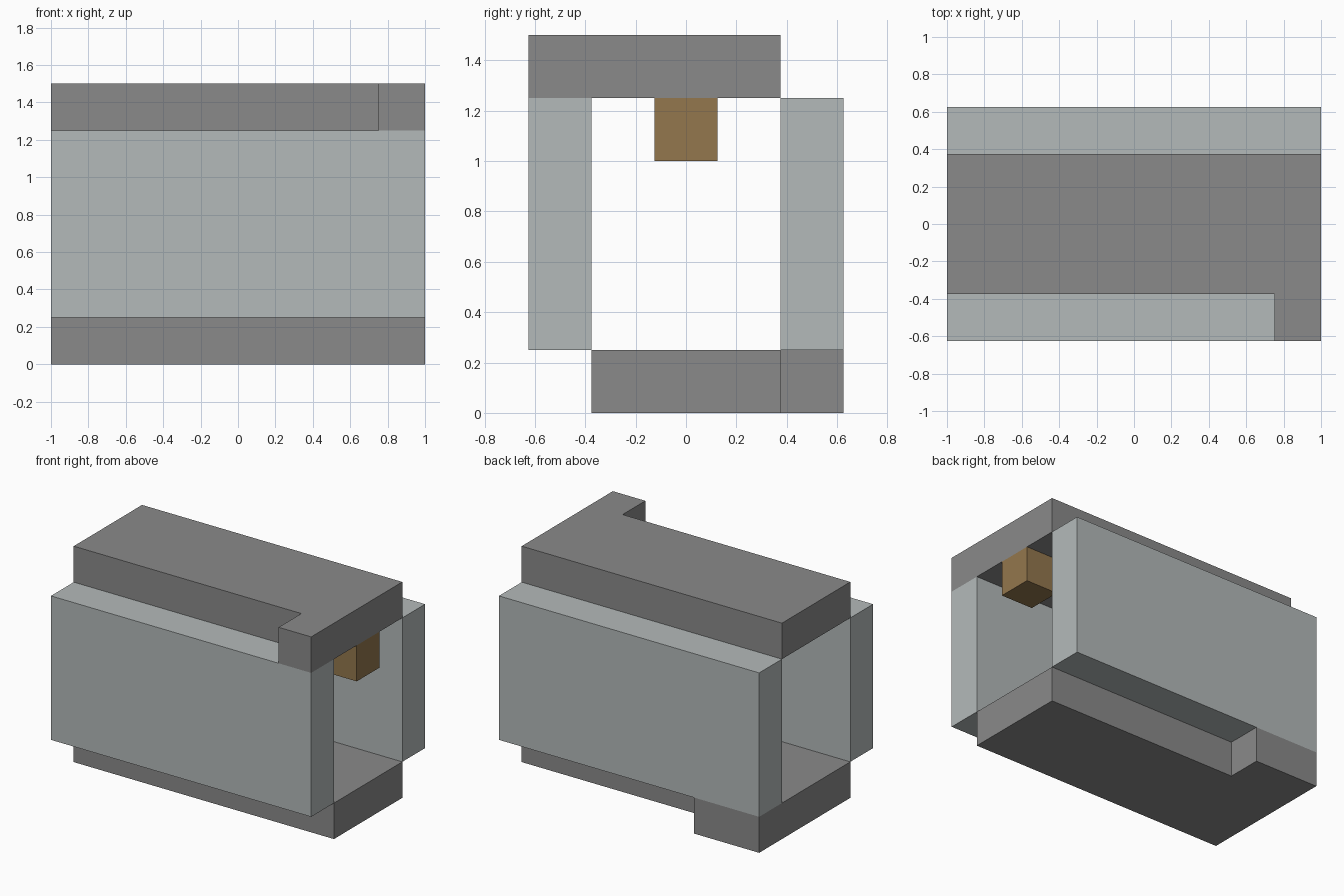
import bpy
import bmesh

cube = bpy.data.objects.get("Cube")
if cube:
    bpy.data.objects.remove(cube, do_unlink=True)


def material(name, rgb):
    mat = bpy.data.materials.new(name)
    mat.use_nodes = True
    color = (*rgb, 1.0)
    mat.diffuse_color = color
    mat.node_tree.nodes["Principled BSDF"].inputs["Base Color"].default_value = color
    return mat


stone = material("stone grey", (0.254, 0.254, 0.254))
pale = material("pale grey", (0.455, 0.49, 0.49))
wood = material("wood brown", (0.292, 0.184, 0.075))

UNIT = 0.25  # every part is a whole or half number of these blocks


def prism(name, outline, bottom, top, mat):
    """Extrude a flat outline (in block units) from bottom to top."""
    bm = bmesh.new()
    face = bm.faces.new([bm.verts.new((x * UNIT, y * UNIT, bottom * UNIT))
                         for x, y in outline])
    up = bmesh.ops.extrude_face_region(bm, geom=[face])["geom"]
    bmesh.ops.translate(bm, vec=(0, 0, (top - bottom) * UNIT),
                        verts=[v for v in up if isinstance(v, bmesh.types.BMVert)])
    bmesh.ops.recalc_face_normals(bm, faces=bm.faces)
    mesh = bpy.data.meshes.new(name)
    bm.to_mesh(mesh)
    bm.free()
    mesh.materials.append(mat)
    obj = bpy.data.objects.new(name, mesh)
    bpy.context.collection.objects.link(obj)
    return obj


def box(x0, x1, y0, y1):
    return [(x0, y0), (x1, y0), (x1, y1), (x0, y1)]


def notched(tab):
    """Slab outline with a tab of the given length at the right front corner."""
    return [(-4, -1.5), (4 - tab, -1.5), (4 - tab, -2.5),
            (4, -2.5), (4, 1.5), (-4, 1.5)]


# Roof slab with a short tab over the front wall
prism("roof_slab", notched(1), 5, 6, stone)

# Floor slab, turned half round so its longer tab is under the back wall
prism("floor_slab", [(-x, -y) for x, y in notched(2)], 0, 1, stone)

# Side walls
prism("front_wall", box(-4, 4, -2.5, -1.5), 1, 5, pale)
prism("back_wall", box(-4, 4, 1.5, 2.5), 1, 5, pale)

# Hanging block under the roof at the open end
prism("hanging_block", box(3, 4, -0.5, 0.5), 4, 5, wood)
